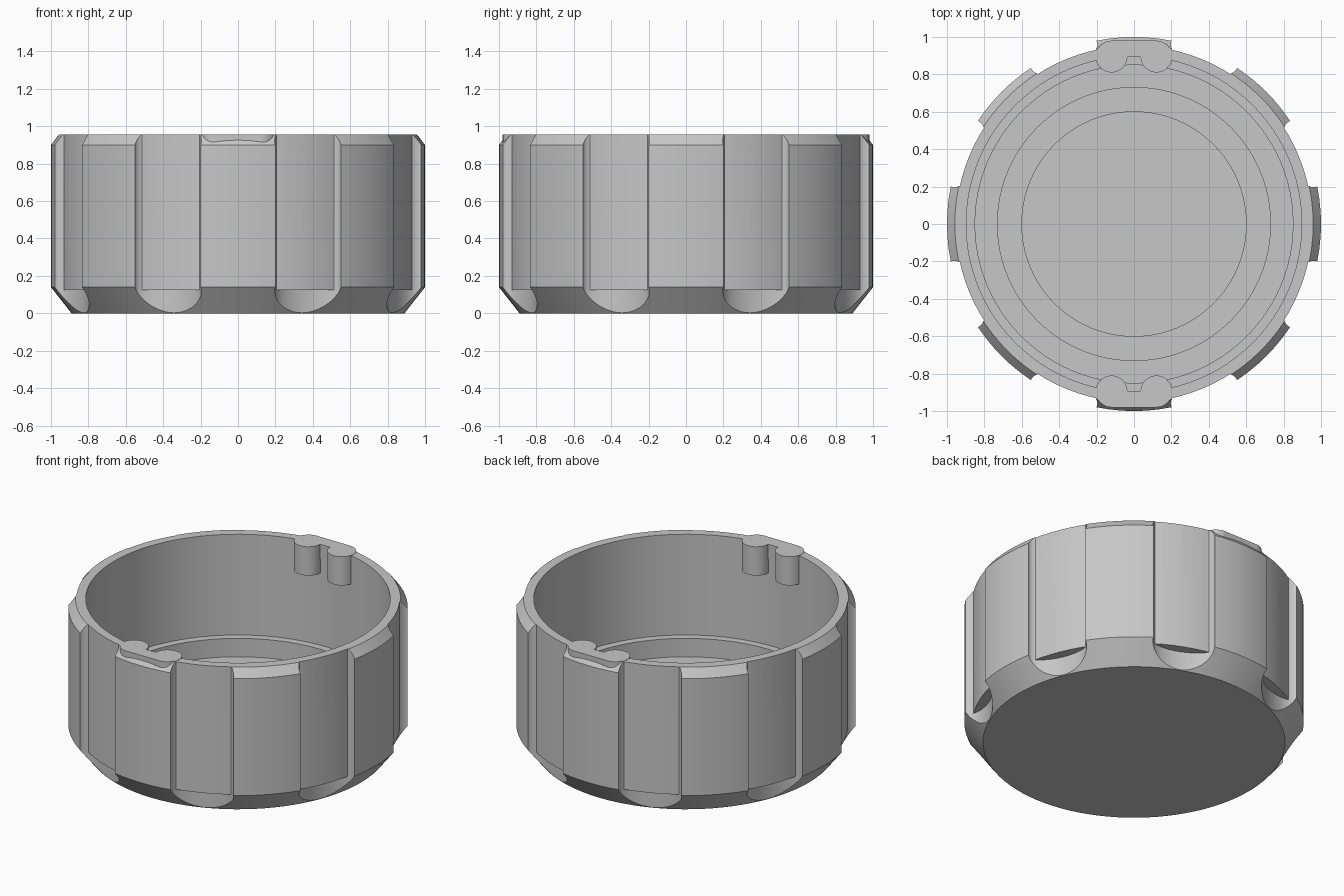
import bpy, bmesh
from math import cos, sin, pi, radians
from mathutils import Matrix

cube = bpy.data.objects.get("Cube")
if cube:
    bpy.data.objects.remove(cube, do_unlink=True)

grey = bpy.data.materials.new("plain grey")
grey.use_nodes = True
COLOUR = (0.57, 0.57, 0.57, 1)
grey.diffuse_color = COLOUR
grey.node_tree.nodes["Principled BSDF"].inputs["Base Color"].default_value = COLOUR

HEIGHT = 0.955


def finish(name, bm):
    bmesh.ops.recalc_face_normals(bm, faces=bm.faces)
    mesh = bpy.data.meshes.new(name)
    bm.to_mesh(mesh)
    bm.free()
    mesh.materials.append(grey)
    obj = bpy.data.objects.new(name, mesh)
    bpy.context.collection.objects.link(obj)
    return obj


def add_cylinder(bm, x, y, radius, bottom, top, sides):
    bmesh.ops.create_cone(
        bm, cap_ends=True, segments=sides, radius1=radius, radius2=radius,
        depth=top - bottom,
        matrix=Matrix.Translation((x, y, (bottom + top) / 2)))


def add_scoop(bm, angle):
    """Vertical prism: elliptical inner end, straight sides running outward."""
    half, depth, centre, steps = 0.19, 0.088, 0.98, 32
    outline = [(1.2, half)]
    for i in range(steps + 1):
        t = pi * i / steps
        outline.append((centre - depth * sin(t), half * cos(t)))
    outline.append((1.2, -half))
    turn = Matrix.Rotation(angle, 3, 'Z')
    low = bm.faces.new([bm.verts.new((x, y, -0.1)) for x, y in outline])
    for v in low.verts:
        v.co = turn @ v.co
    raised = bmesh.ops.extrude_face_region(bm, geom=[low], use_keep_orig=True)
    for v in raised["geom"]:
        if isinstance(v, bmesh.types.BMVert):
            v.co.z = 1.1


def subtract(target, cutter):
    mod = target.modifiers.new("cut", 'BOOLEAN')
    mod.operation = 'DIFFERENCE'
    mod.solver = 'EXACT'
    mod.object = cutter


def smooth(obj):
    bpy.ops.object.select_all(action='DESELECT')
    obj.select_set(True)
    bpy.context.view_layer.objects.active = obj
    bpy.ops.object.shade_smooth_by_angle(angle=radians(25))


# Cup body: spun profile with chamfered outside and stepped inner floor
profile = [(0, 0), (0.89, 0), (1, 0.14), (1, 0.9), (0.958, HEIGHT),
           (0.897, HEIGHT), (0.897, 0.3), (0.85, 0.3), (0.85, 0.18),
           (0.73, 0.18), (0.73, 0.15), (0.6, 0.15), (0.6, 0.14), (0, 0.14)]
bm = bmesh.new()
verts = [bm.verts.new((r, 0, z)) for r, z in profile]
edges = [bm.edges.new(pair) for pair in zip(verts, verts[1:])]
bmesh.ops.spin(bm, geom=verts + edges, cent=(0, 0, 0), axis=(0, 0, 1),
               angle=2 * pi, steps=96)
bmesh.ops.remove_doubles(bm, verts=bm.verts, dist=0.0005)
body = finish("cup_body", bm)

# Groove cutters: vertical scoops, held off the wall core above the lower ledge
bm = bmesh.new()
add_cylinder(bm, 0, 0, 0.953, 0.125, 1.3, 96)
core = finish("wall_core_helper", bm)

bm = bmesh.new()
for i in range(8):
    add_scoop(bm, radians(22.5 + 45 * i))
grooves = finish("groove_cutter", bm)
subtract(grooves, core)
subtract(body, grooves)

# Bake the cuts so the shading can be set on the final faces
bpy.context.view_layer.update()
baked = bpy.data.meshes.new_from_object(
    body.evaluated_get(bpy.context.evaluated_depsgraph_get()))
body.modifiers.clear()
body.data = baked
for obj in (grooves, core):
    bpy.data.objects.remove(obj, do_unlink=True)
smooth(body)

# Twin pins and bridging tab at front and back of the rim
for name, side in (("front", -1), ("back", 1)):
    for hand, x in (("right", -0.12), ("left", 0.12)):
        bm = bmesh.new()
        add_cylinder(bm, x, side * 0.895, 0.085, 0.77, HEIGHT + 0.002, 32)
        smooth(finish(f"{name}_{hand}_pin", bm))
    bm = bmesh.new()
    bmesh.ops.create_cube(
        bm, size=1,
        matrix=Matrix.Translation((0, side * 0.937, 0.909))
        @ Matrix.Diagonal((0.24, 0.086, 0.096, 1)))
    finish(f"{name}_tab", bm)
